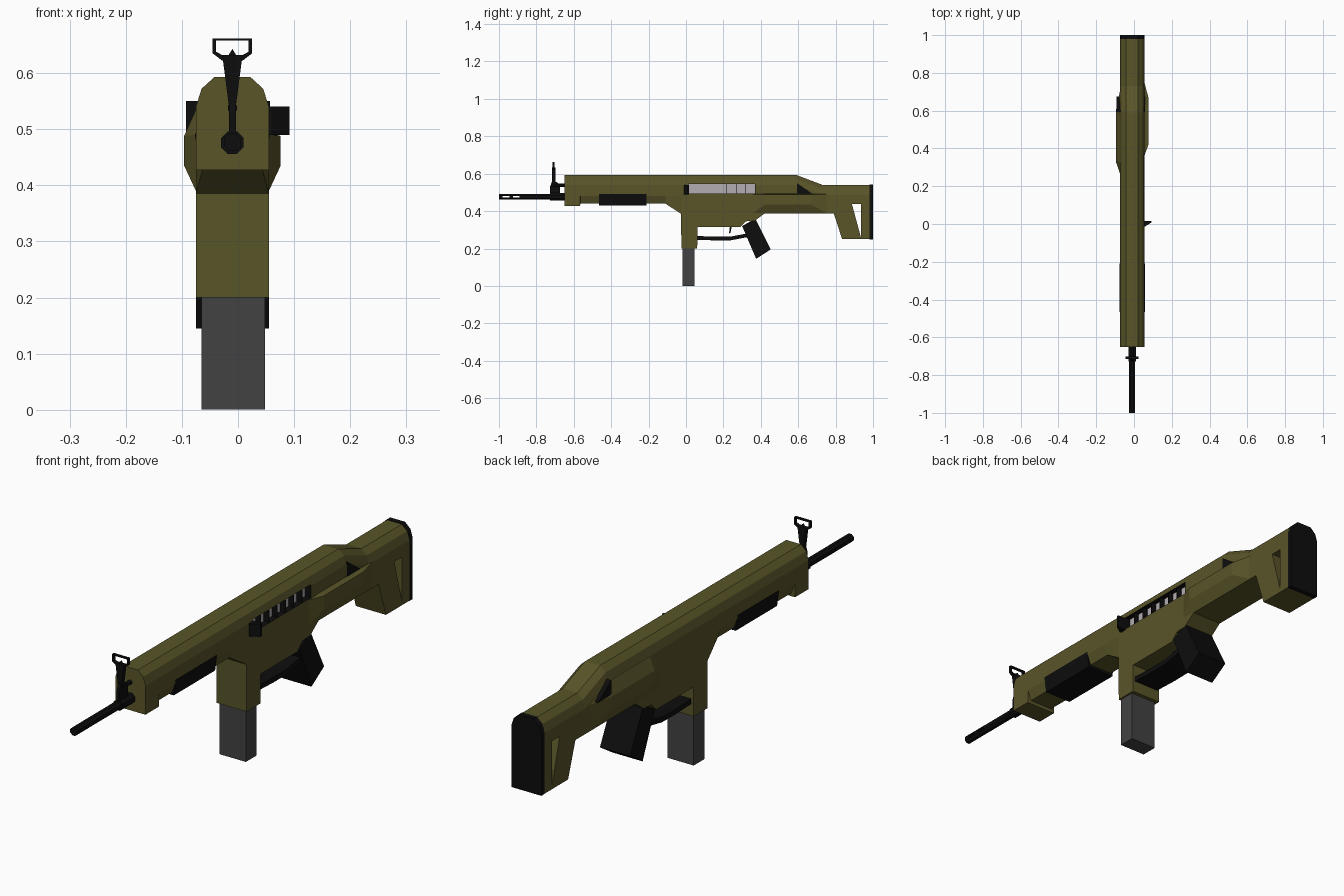
import bpy, bmesh, math
from mathutils import Vector

if "Cube" in bpy.data.objects:
    bpy.data.objects.remove(bpy.data.objects["Cube"])

CX = -0.01  # centre line of the rifle


def material(name, rgb):
    m = bpy.data.materials.new(name)
    m.diffuse_color = (*rgb, 1)
    m.use_nodes = True
    m.node_tree.nodes["Principled BSDF"].inputs["Base Color"].default_value = m.diffuse_color
    return m


OLIVE = material("olive", (0.10, 0.09, 0.022))
BLACK = material("black", (0.004, 0.004, 0.004))
DARK = material("dark_grey", (0.055, 0.055, 0.055))
STEEL = material("steel", (0.45, 0.42, 0.44))


def finish(name, bm, mat):
    bmesh.ops.recalc_face_normals(bm, faces=bm.faces)
    me = bpy.data.meshes.new(name)
    bm.to_mesh(me)
    bm.free()
    ob = bpy.data.objects.new(name, me)
    bpy.context.collection.objects.link(ob)
    me.materials.append(mat)
    return ob


def loft(name, rings, mat):
    """Skin a list of closed rings and cap both ends."""
    bm = bmesh.new()
    rows = [[bm.verts.new(p) for p in r] for r in rings]
    n = len(rows[0])
    for a, b in zip(rows, rows[1:]):
        for i in range(n):
            j = (i + 1) % n
            bm.faces.new((a[i], a[j], b[j], b[i]))
    bm.faces.new(rows[0])
    bm.faces.new(rows[-1])
    return finish(name, bm, mat)


def side_prism(name, yz, x0, x1, mat):
    return loft(name, [[(x, y, z) for y, z in yz] for x in (x0, x1)], mat)


def front_prism(name, xz, y0, y1, mat):
    return loft(name, [[(CX + x, y, z) for x, z in xz] for y in (y0, y1)], mat)


def box(name, x, y, z, mat):
    yz = [(y[0], z[0]), (y[1], z[0]), (y[1], z[1]), (y[0], z[1])]
    return side_prism(name, yz, x[0], x[1], mat)


def tube(name, y0, y1, z, r, mat, sides=8):
    ang = [math.tau * (i + 0.5) / sides for i in range(sides)]
    return front_prism(name, [(r * math.cos(a), z + r * math.sin(a)) for a in ang], y0, y1, mat)


def hull(name, pts, mat):
    bm = bmesh.new()
    for p in pts:
        bm.verts.new(p)
    bmesh.ops.convex_hull(bm, input=bm.verts)
    return finish(name, bm, mat)


def cut(ob, cutter):
    cutter.hide_render = True
    m = ob.modifiers.new("cut", "BOOLEAN")
    m.operation, m.solver, m.object = "DIFFERENCE", "EXACT", cutter
    m.material_mode = "TRANSFER"
    bpy.context.view_layer.objects.active = ob
    bpy.ops.object.modifier_apply(modifier=m.name)
    bpy.data.objects.remove(cutter)


# Body: handguard, magazine well, receiver and stock in one loft along y
def section(y, top, bottom, wb=0.065):
    half = [(wb, bottom), (0.065, 0.48), (0.065, top - 0.053), (0.055, top - 0.021), (0.032, top)]
    ring = half + [(-x, z) for x, z in reversed(half)]
    return [(CX + x, y, z) for x, z in ring]


T, S = 0.593, 0.54
body = loft("body", [section(*s) for s in (
    (-0.65, T, 0.427), (-0.566, T, 0.427), (-0.565, T, 0.44, 0.05), (-0.11, T, 0.44, 0.05),
    (-0.026, T, 0.385), (-0.025, T, 0.2), (0.06, T, 0.2), (0.061, T, 0.315),
    (0.29, T, 0.315), (0.32, T, 0.345), (0.37, T, 0.35), (0.42, T, 0.387),
    (0.59, T, 0.387), (0.73, S, 0.387), (0.79, S, 0.387), (0.835, S, 0.25), (0.98, S, 0.25))], OLIVE)

# Stock opening and ejection port recess
cut(body, side_prism("stock_cutter", [(0.887, 0.438), (0.935, 0.438), (0.935, 0.26)], -0.2, 0.2, OLIVE))
cut(body, box("port_cutter", (0.028, 0.2), (0.012, 0.372), (0.494, 0.545), BLACK))

# Bolt strip with thin ribs
box("bolt_strip", (0.02, 0.031), (0.012, 0.372), (0.494, 0.545), STEEL)
for i in range(8):
    y = 0.013 + i * 0.051
    box(f"port_rib_{i}", (0.03, 0.054), (y - 0.001, y + 0.001), (0.495, 0.544), BLACK)

# Charging handle wedge
loft("charging_handle", [[(0.04, -0.012, z), (0.06, -0.012, z), (0.092, 0.008, z),
                          (0.092, 0.016, z), (0.04, 0.016, z)] for z in (0.49, 0.54)], BLACK)

# Side bulges and the dark vents behind them
for side, name, ys in ((-1, "left", (0.27, 0.33, 0.60, 0.70)), (1, "right", (0.36, 0.42, 0.67, 0.75))):
    s = CX + side * 0.065
    out = CX + side * 0.086
    inner = [(s - side * 0.01, y, z) for y in (ys[0], ys[3]) for z in (0.39, 0.49)]
    rim = [(s, y, z) for y in (ys[0], ys[3]) for z in (0.39, 0.49)]
    rim += [(s, y, 0.535 if side < 0 else 0.493) for y in (ys[1], ys[2])]
    outer = [(out, y, z) for y in ys[1:3] for z in (0.435, 0.488)]
    hull(f"{name}_bulge", inner + rim + outer, OLIVE)
    a, b = sorted((s - side * 0.02, CX + side * 0.0825))
    side_prism(f"{name}_vent", [(0.593, 0.55), (0.593, 0.493), (0.675, 0.493)],
               *((a, b) if side < 0 else (a, s + 0.002)), BLACK)

# Handguard grip panel wrapping the underside
front_prism("handguard_panel", [(-0.067, 0.492), (0.067, 0.492), (0.058, 0.43), (-0.058, 0.43)],
            -0.465, -0.21, BLACK)

# Butt pad
loft("butt_pad", [section(y, S + 0.002, 0.249) for y in (0.98, 1.0)], BLACK)

# Magazine
box("magazine", (-0.065, 0.048), (-0.02, 0.045), (0.0, 0.21), DARK)

# Pistol grip
side_prism("pistol_grip", [(0.30, 0.32), (0.37, 0.36), (0.453, 0.195), (0.375, 0.145)], -0.075, 0.055, BLACK)

# Trigger guard and trigger
low = [(0.055, 0.247), (0.16, 0.243), (0.24, 0.244), (0.335, 0.262)]
side_prism("trigger_guard", low + [(y, z + 0.02) for y, z in reversed(low)], CX - 0.055, CX + 0.055, BLACK)
side_prism("trigger", [(0.235, 0.32), (0.245, 0.32), (0.238, 0.285), (0.23, 0.28)], CX - 0.012, CX + 0.012, BLACK)

# Barrel with slotted muzzle
barrel = tube("barrel", -1.0, -0.64, 0.477, 0.0165, BLACK)
for y0, y1 in ((-0.98, -0.945), (-0.925, -0.89)):
    cut(barrel, box("slot_cutter", (-0.1, 0.1), (y0, y1), (0.473, 0.481), BLACK))

# Gas block and its rod
tube("gas_block", -0.727, -0.65, 0.476, 0.0215, BLACK)
tube("gas_rod", -0.715, -0.64, 0.538, 0.009, BLACK, 6)
side_prism("sight_base", [(-0.727, 0.48), (-0.675, 0.48), (-0.675, 0.54), (-0.69, 0.555), (-0.718, 0.555),
                          (-0.727, 0.53)], CX - 0.006, CX + 0.006, BLACK)

# Front sight: flared post, aiming tip and open frame
front_prism("sight_post", [(-0.006, 0.54), (0.006, 0.54), (0.018, 0.632), (-0.018, 0.632)], -0.717, -0.699, BLACK)
front_prism("sight_tip", [(-0.008, 0.63), (0.008, 0.63), (0, 0.643)], -0.712, -0.704, BLACK)
frame = front_prism("sight_frame", [(-0.035, 0.662), (0.035, 0.662), (0.035, 0.635), (0.018, 0.622),
                                    (-0.018, 0.622), (-0.035, 0.635)], -0.714, -0.702, BLACK)
cut(frame, front_prism("frame_cutter", [(-0.029, 0.658), (0.029, 0.658), (0.029, 0.638), (0.018, 0.632),
                                        (-0.018, 0.632), (-0.029, 0.638)], -0.75, -0.68, BLACK))
